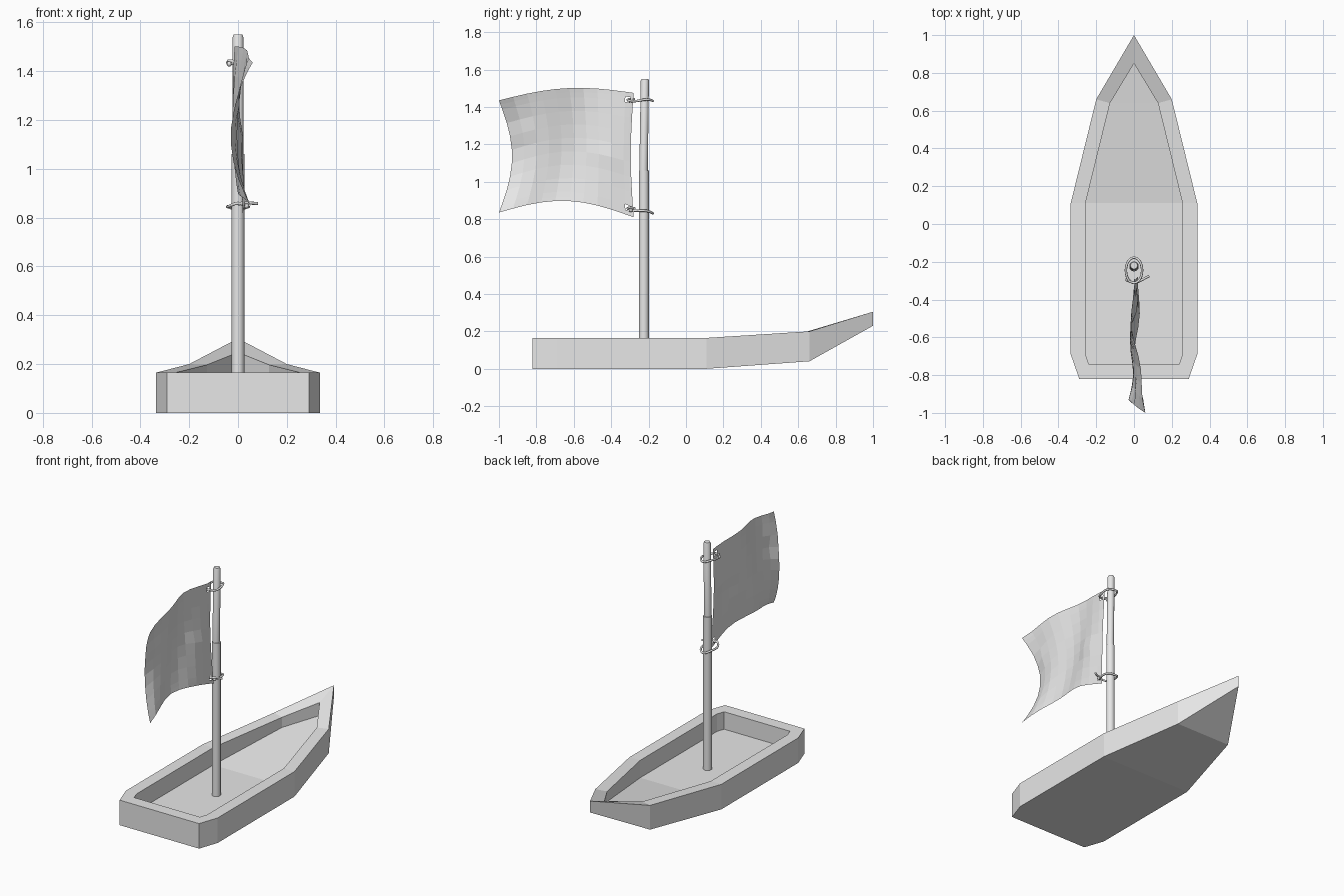
import bpy, bmesh, math
from mathutils import Vector

if "Cube" in bpy.data.objects:
    bpy.data.objects.remove(bpy.data.objects["Cube"])

grey = bpy.data.materials.new("plain_grey")
grey.diffuse_color = (0.8, 0.8, 0.8, 1)
grey.use_nodes = True
grey.node_tree.nodes["Principled BSDF"].inputs["Base Color"].default_value = grey.diffuse_color


def finish(name, bm, smooth=False):
    bmesh.ops.recalc_face_normals(bm, faces=bm.faces[:])
    me = bpy.data.meshes.new(name)
    bm.to_mesh(me)
    bm.free()
    me.materials.append(grey)
    for p in me.polygons:
        p.use_smooth = smooth
    ob = bpy.data.objects.new(name, me)
    bpy.context.collection.objects.link(ob)
    if smooth:
        bpy.ops.object.select_all(action='DESELECT')
        ob.select_set(True)
        bpy.context.view_layer.objects.active = ob
        bpy.ops.object.shade_smooth_by_angle(angle=math.radians(40))
    return ob


# Hull: half outlines from stern to bow, mirrored into closed loops
keel = [(.29, -.82, 0), (.335, -.69, 0), (.335, .11, 0), (.20, .66, .04), (0, 1, .23)]
gunwale = [(.29, -.82, .165), (.335, -.69, .165), (.335, .11, .165), (.20, .66, .20), (0, 1, .305)]
inner_rim = [(.24, -.74, .165), (.257, -.69, .165), (.257, .11, .165), (.127, .64, .197), (0, .85, .248)]
floor = [(.24, -.74, .05), (.257, -.69, .05), (.257, .11, .05), (.127, .64, .13), (0, .85, .162)]

bm = bmesh.new()
loops = []
for half in (keel, gunwale, inner_rim, floor):
    pts = half + [(-x, y, z) for x, y, z in reversed(half[:-1])]
    loops.append([bm.verts.new(p) for p in pts])
for a, b in zip(loops, loops[1:]):
    for i in range(9):
        j = (i + 1) % 9
        bm.faces.new((a[i], a[j], b[j], b[i]))
for ring in (loops[0], loops[3]):
    for i in range(3):
        bm.faces.new((ring[i], ring[i + 1], ring[7 - i], ring[8 - i]))
    bm.faces.new((ring[3], ring[4], ring[5]))
finish("hull", bm)


# Mast: stacked round sections, slimmer and slightly leaning at the top
def pole(name, sections, sides=20):
    bm = bmesh.new()
    rings = []
    for y, z, r in sections:
        rings.append([bm.verts.new((r * math.cos(k * math.tau / sides),
                                    y + r * math.sin(k * math.tau / sides), z))
                      for k in range(sides)])
    for a, b in zip(rings, rings[1:]):
        for k in range(sides):
            j = (k + 1) % sides
            bm.faces.new((a[k], a[j], b[j], b[k]))
    bm.faces.new(rings[0])
    bm.faces.new(rings[-1])
    finish(name, bm, True)


pole("mast", [(-.225, .045, .026), (-.225, 1.06, .026), (-.227, 1.061, .0225),
              (-.22, 1.54, .022), (-.22, 1.55, .018)])

# Flag: rippled sheet with two tie holes beside the mast edge
us = [0, .022, .06] + [.06 + .94 * k / 9 for k in range(1, 10)]
vs = [0, .038, .083] + [.083 + .834 * k / 7 for k in range(1, 7)] + [.917, .962, 1]


def flag_point(u, v):
    bulge = math.sin(math.pi * v)
    y = (1 - u) * (-.28 - .015 * bulge) + u * (-1 + .07 * bulge)
    arch = math.sin(math.pi * u)
    low = .81 + .025 * u + .075 * arch
    high = 1.475 - .04 * u + .045 * arch
    x = u ** 3 * (-.03 + .09 * (2 * v - 1) ** 2)
    x += .022 * math.sin(7.5 * u + 2.5 * v) * arch
    x += .02 * (1 - u) * (1 - v) ** 2
    # small creases
    for cu, cv in ((.22, .42), (.9, .66)):
        x += .014 * math.exp(-((u - cu) ** 2 + (v - cv) ** 2) / .006)
    return Vector((x, y, low + (high - low) * v))


bm = bmesh.new()
grid = [[bm.verts.new(flag_point(u, v)) for v in vs] for u in us]
for i in range(len(us) - 1):
    for j in range(len(vs) - 1):
        if i == 1 and j in (1, len(vs) - 3):
            continue
        bm.faces.new((grid[i][j], grid[i + 1][j], grid[i + 1][j + 1], grid[i][j + 1]))
finish("flag", bm)


# Rope ties: round loops through the holes, with loose ends and knots
def rope(name, pts, closed, radius=.0065):
    cu = bpy.data.curves.new(name, 'CURVE')
    cu.dimensions = '3D'
    cu.bevel_depth = radius
    cu.bevel_resolution = 2
    cu.use_fill_caps = True
    sp = cu.splines.new('POLY')
    sp.points.add(len(pts) - 1)
    for p, c in zip(sp.points, pts):
        p.co = (*c, 1)
    sp.use_cyclic_u = closed
    cu.materials.append(grey)
    ob = bpy.data.objects.new(name, cu)
    bpy.context.collection.objects.link(ob)


def knot(name, at):
    bm = bmesh.new()
    bmesh.ops.create_uvsphere(bm, u_segments=10, v_segments=6, radius=.011)
    bmesh.ops.translate(bm, verts=bm.verts, vec=at)
    finish(name, bm, True)


for label, z, slope, side in (("upper", 1.435, .02, -1), ("lower", .845, -.15, 1)):
    def tie(x, y, dz=0):
        return (x, y, z + slope * (y + .245) + dz)
    rope(label + "_tie", [tie(.043 * math.cos(t), -.245 + .067 * math.sin(t), .004 * math.sin(3 * t))
                          for t in (k * math.tau / 24 for k in range(24))], True)
    reach = .04 if side < 0 else .08
    rope(label + "_tie_end", [tie(0, -.31), tie(side * .025, -.305, .008),
                              tie(side * reach, -.275, .008)], False)
    knot(label + "_knot", tie(side * .035, -.295, -.004))
